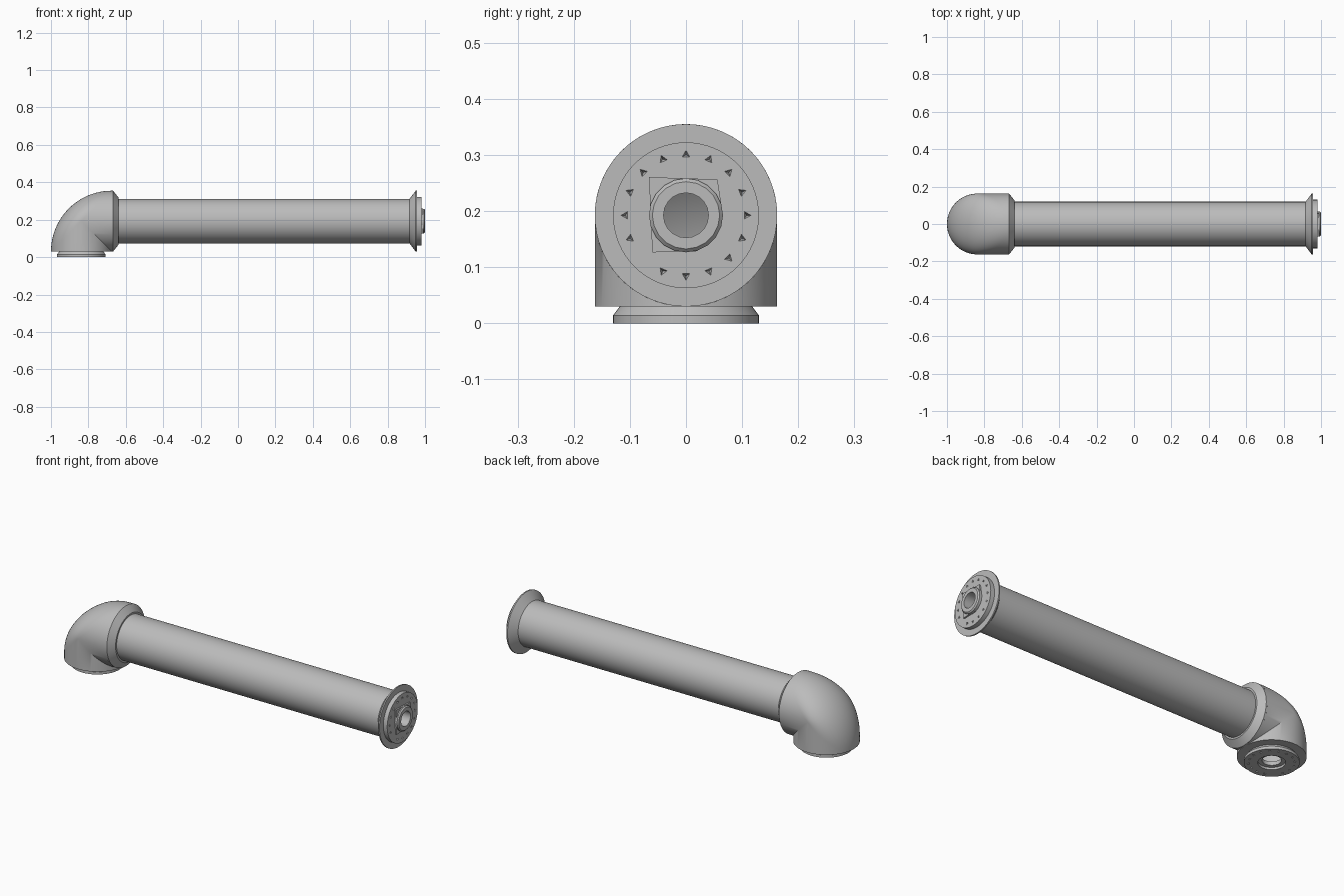
import bpy, bmesh
from math import sin, cos, pi, radians
from mathutils import Matrix, Vector

cube = bpy.data.objects.get("Cube")
if cube:
    bpy.data.objects.remove(cube)

grey = bpy.data.materials.new("light_grey_metal")
grey.use_nodes = True
colour = (0.5, 0.5, 0.5, 1)
grey.diffuse_color = colour
grey.node_tree.nodes["Principled BSDF"].inputs["Base Color"].default_value = colour

R = 0.1625            # elbow radius
PIVOT_X, BASE = -0.675, 0.03
AXIS_Z = BASE + R
FOOT_X = PIVOT_X - R


def along_x(a, u, v):
    return Vector((a, u, AXIS_Z + v))


def along_z(a, u, v):
    return Vector((FOOT_X + u, v, a))


def finish(bm, name):
    bmesh.ops.remove_doubles(bm, verts=bm.verts, dist=1e-5)
    bmesh.ops.recalc_face_normals(bm, faces=bm.faces)
    me = bpy.data.meshes.new(name)
    bm.to_mesh(me)
    bm.free()
    me.materials.append(grey)
    ob = bpy.data.objects.new(name, me)
    bpy.context.collection.objects.link(ob)
    return ob


def smooth(ob):
    bpy.ops.object.select_all(action='DESELECT')
    ob.select_set(True)
    bpy.context.view_layer.objects.active = ob
    bpy.ops.object.shade_smooth_by_angle(angle=radians(30))


def lathe(name, profile, place, closed=False, n=64):
    """Turn (radius, distance) points about an axis."""
    bm = bmesh.new()
    rings = [[bm.verts.new(place(a, r * cos(2 * pi * i / n), r * sin(2 * pi * i / n)))
              for i in range(n)] for r, a in profile]
    pairs = list(zip(rings, rings[1:]))
    if closed:
        pairs.append((rings[-1], rings[0]))
    for p, q in pairs:
        for i in range(n):
            j = (i + 1) % n
            bm.faces.new((p[i], p[j], q[j], q[i]))
    return finish(bm, name)


def prism(name, points, a0, a1, place):
    """Extrude an outline between two distances on an axis."""
    bm = bmesh.new()
    p = [bm.verts.new(place(a0, u, v)) for u, v in points]
    q = [bm.verts.new(place(a1, u, v)) for u, v in points]
    bm.faces.new(p)
    bm.faces.new(q)
    for i in range(len(p)):
        j = (i + 1) % len(p)
        bm.faces.new((p[i], p[j], q[j], q[i]))
    return finish(bm, name)


def cut(ob, cutter):
    mod = ob.modifiers.new("cut", 'BOOLEAN')
    mod.operation, mod.solver, mod.object = 'DIFFERENCE', 'EXACT', cutter
    bpy.context.view_layer.objects.active = ob
    bpy.ops.object.modifier_apply(modifier=mod.name)
    bpy.data.objects.remove(cutter)


def bolt_pits(ob, face, inward, place):
    """Ring of small three-sided conical pits."""
    bm = bmesh.new()
    for k in range(16):
        if k == 10:
            continue
        t = 2 * pi * k / 16
        cu, cv = 0.108 * cos(t), 0.108 * sin(t)
        tri = [(cu + 0.009 * cos(t + s * 2 * pi / 3), cv + 0.009 * sin(t + s * 2 * pi / 3))
               for s in range(3)]
        top = [bm.verts.new(place(face - inward * 0.002, u, v)) for u, v in tri]
        tip = bm.verts.new(place(face + inward * 0.012, cu, cv))
        bm.faces.new(top)
        for i in range(3):
            bm.faces.new((top[i], top[(i + 1) % 3], tip))
    cut(ob, finish(bm, "pit_cutter"))


# Elbow shell: each slice across y is a quarter arc with straight ends
bm = bmesh.new()
slices = []
for i in range(49):
    phi = pi * i / 48
    y, h = R * cos(phi), R * sin(phi)
    c = R - h
    outer = [(R + h, 0)]
    outer += [(c + 2 * h * cos(pi / 2 * k / 24), c + 2 * h * sin(pi / 2 * k / 24))
              for k in range(25)]
    outer.append((0, R + h))
    inner = [(0, c), (c, c), (c, 0)]
    slices.append([[bm.verts.new((PIVOT_X - x, y, BASE + z)) for x, z in path]
                   for path in (outer, inner)])
for s, t in zip(slices, slices[1:]):
    for p, q in zip(s, t):
        for k in range(len(p) - 1):
            bm.faces.new((p[k], p[k + 1], q[k + 1], q[k]))
bmesh.ops.remove_doubles(bm, verts=bm.verts, dist=1e-5)
bmesh.ops.dissolve_degenerate(bm, edges=bm.edges, dist=1e-5)
smooth(finish(bm, "elbow"))

# Chamfered collar and long tube
smooth(lathe("elbow_collar", [(R, PIVOT_X), (R, -0.668), (0.128, -0.64), (0.118, -0.64)], along_x))
smooth(lathe("arm_tube", [(0.119, -0.65), (0.119, 0.92)], along_x))

# End flange with raised bolt plate
flange = lathe("end_flange", [(0.119, 0.917), (R, 0.95), (R, 0.957), (0.13, 0.957),
                              (0.13, 0.98), (0.04, 0.98), (0.04, 0.917)], along_x, True)
bolt_pits(flange, 0.98, -1, along_x)
smooth(flange)

# Cut-cornered backing plate and hub ring
plate = prism("hub_plate", [(-0.066, 0.068), (0.056, 0.064), (0.066, 0),
                            (0.02, -0.064), (-0.06, -0.066)], 0.975, 0.988, along_x)
ring = [(0.05 * cos(k * pi / 16), 0.05 * sin(k * pi / 16)) for k in range(32)]
cut(plate, prism("plate_cutter", ring, 0.9, 1.1, along_x))
smooth(lathe("hub_ring", [(0.066, 0.975), (0.066, 0.994), (0.06, 1.0), (0.04, 1.0),
                          (0.04, 0.975)], along_x, True, 20))

# Base flange under the elbow
base = lathe("base_flange", [(R, 0.032), (R, BASE), (0.118, BASE), (0.13, 0.014), (0.13, 0),
                             (0.065, 0), (0.065, 0.012), (0.045, 0.012), (0.045, 0.032)],
             along_z, True)
bolt_pits(base, 0.0, 1, along_z)
smooth(base)
